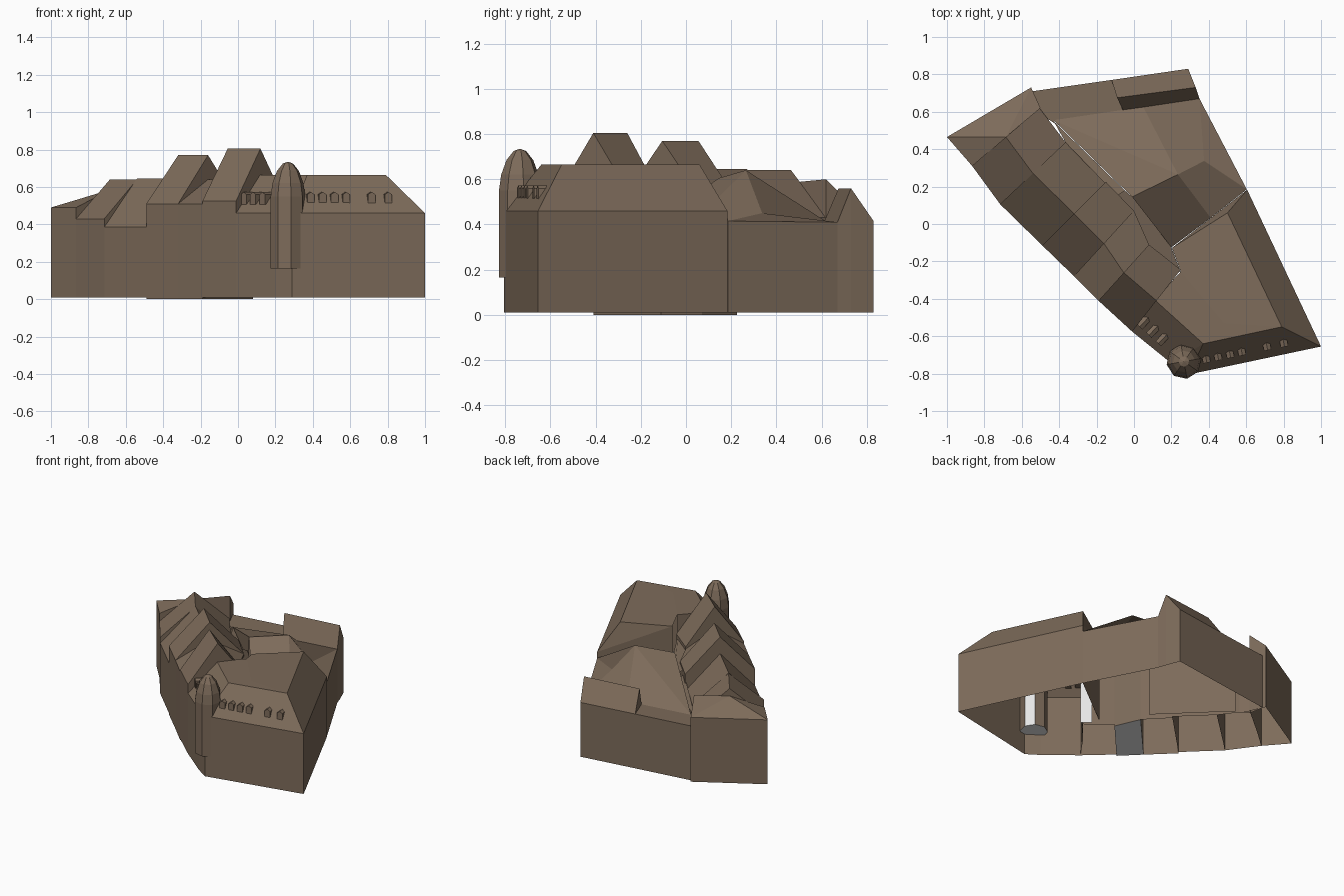
import bpy, bmesh, math
from mathutils import Vector

if "Cube" in bpy.data.objects:
    bpy.data.objects.remove(bpy.data.objects["Cube"])


def material(name, rgb):
    m = bpy.data.materials.new(name)
    m.diffuse_color = (*rgb, 1)
    m.use_nodes = True
    m.node_tree.nodes["Principled BSDF"].inputs["Base Color"].default_value = m.diffuse_color
    return m


STONE = material("brown stone", (0.205, 0.147, 0.102))
PALE = material("pale grey", (0.8, 0.8, 0.8))


def finish(name, bm):
    bmesh.ops.recalc_face_normals(bm, faces=bm.faces[:])
    if sum(f.normal.z * f.calc_area() for f in bm.faces if f.material_index == 0) < 0:
        bmesh.ops.reverse_faces(bm, faces=bm.faces[:])
    me = bpy.data.meshes.new(name)
    bm.to_mesh(me)
    bm.free()
    for m in (STONE, PALE):
        me.materials.append(m)
    ob = bpy.data.objects.new(name, me)
    bpy.context.collection.objects.link(ob)
    return ob


def block(name, faces, base=0.01, floor=False, open_side=()):
    """Roof faces given by corner points; walls drop from the rim, except along the open side."""
    bm = bmesh.new()
    seen = {}
    for face in faces:
        vs = []
        for p in face:
            if p not in seen:
                seen[p] = bm.verts.new(p)
            vs.append(seen[p])
        bm.faces.new(vs)
    skip = {seen[p] for p in open_side}
    rim = [e for e in bm.edges if e.is_boundary and not set(e.verts) <= skip]
    if rim:
        for v in bmesh.ops.extrude_edge_only(bm, edges=rim)["geom"]:
            if isinstance(v, bmesh.types.BMVert):
                v.co.z = base
    if floor:
        edges = [e for e in bm.edges if e.is_boundary]
        for f in bmesh.ops.holes_fill(bm, edges=edges)["faces"]:
            f.material_index = 1
    return finish(name, bm)


# Row of gabled houses: street corners, ridge ends, eave and ridge heights
def house(name, f0, f1, r0, r1, eave, ridge, base, floor=False):
    b0 = (2 * r0[0] - f0[0], 2 * r0[1] - f0[1], eave)
    b1 = (2 * r1[0] - f1[0], 2 * r1[1] - f1[1], eave)
    a, b = (*f0, eave), (*f1, eave)
    c, d = (*r0, ridge), (*r1, ridge)
    block(name, [(a, b, d, c), (c, d, b1, b0)], base, floor)


house("row_house_2", (-.865, .31), (-.715, .105), (-.685, .465), (-.54, .27), .43, .64, .01)
house("row_house_3", (-.715, .105), (-.49, -.115), (-.54, .27), (-.32, .055), .385, .645, .01)
house("row_house_4", (-.49, -.115), (-.32, -.28), (-.32, .055), (-.16, -.105), .51, .77, 0)
house("row_house_5", (-.32, -.28), (-.19, -.41), (-.16, -.105), (-.055, -.26), .51, .64, 0, True)
house("row_house_6", (-.19, -.41), (-.01, -.575), (-.055, -.26), (.12, -.41), .525, .805, .01)

# Hipped end house at the north-west corner
Q, R, S = (-1, .465, .49), (-.865, .31, .49), (-.685, .465, .585)
T, U = (-.5, .62, .6), (-.55, .73, .49)
block("end_house", [(Q, R, S), (Q, S, U), (S, T, U)])

# North wing (flat part and gabled part) joined to the middle building with one high roof point
A, C = (-.43, .555, .41), (.35, .67, .41)
n1, n2, N = (-.12, .77, .415), (-.06, .61, .41), (.29, .83, .415)
k1, k2 = (-.09, .675, .56), (.33, .73, .56)
P, W = (.235, .265, .64), (-.01, .145, .605)
B, D = (.05, .625, .41), (.603, .185, .415)
E, F = (.41, .033, .41), (.2, -.125, .41)
G = (.375, .337, .45)
block("north_wing_and_middle_building",
      [((-.54, .71, .415), n1, n2, A, (-.42, .535, .41), (-.52, .6, .41)),
       (n1, N, k2, k1), (k1, k2, C, B, n2), (n1, k1, n2),
       (A, W, P), (A, P, B, n2), (B, P, G, C), (P, E, D, G), (G, D, C), (W, F, E, P)],
      open_side=(W, F))

# Link roofs between the row and the middle building
link = [(-.095, .15, .5), (-.05, .18, .48), (-.01, .145, .47), (.2, -.125, .41),
        (.25, -.26, .5), (.08, -.12, .5), (-.01, .06, .5)]
block("row_link", [link], open_side=link)
lean = [(-.365, .435, .385), (-.43, .55, .42), (-.05, .18, .42), (-.09, .15, .47)]
block("row_back_lean_to", [lean], open_side=lean)

# Corner building with a flat-topped mansard roof
H, L = .46, .665
a, b, c = (-.01, -.575, H), (.2, -.745, H), (.29, -.805, H)
d, e, f = (1, -.655, H), (.605, .183, H), (.203, -.128, .64)
at, bt, dt = (.11, -.405, L), (.37, -.64, L), (.79, -.55, L)
et, g = (.5, .06, L), (.48, -.53, L)
h = (.25, -.255, L)
block("corner_building", [(a, b, bt, at), (b, c, bt), (c, d, dt, bt), (d, e, et, dt),
                          (e, f, et), (bt, dt, g), (g, dt, et, f, h), (at, bt, g, h)],
      open_side=(f, h))

# Pale inner wall behind the last row house
bm = bmesh.new()
wall = bm.faces.new([bm.verts.new(p) for p in
                     [(.215, -.185, .01), (.275, -.237, .01), (.275, -.237, .4), (.215, -.185, .4)]])
wall.material_index = 1
finish("pale_inner_wall", bm)

# Corner turret with a dome, eight sides; one inner side is pale
bm = bmesh.new()
rings = []
for r, z in [(.094, .165), (.094, .45), (.094, .55), (.084, .62), (.06, .685), (.028, .725)]:
    rings.append([bm.verts.new((.267 + r * math.cos(math.radians(10 + 45 * i)),
                                -.735 + r * math.sin(math.radians(10 + 45 * i)), z)) for i in range(8)])
tip = bm.verts.new((.267, -.735, .735))
for k in range(5):
    for i in range(8):
        j = (i + 1) % 8
        side = bm.faces.new((rings[k][i], rings[k][j], rings[k + 1][j], rings[k + 1][i]))
        side.material_index = 1 if k == 0 and i == 0 else 0
for i in range(8):
    bm.faces.new((rings[-1][i], rings[-1][(i + 1) % 8], tip))
bm.faces.new(rings[0]).material_index = 1
finish("corner_turret", bm)


# Dormers: small pentagon fronts running back into the roof slope
def dormer(name, x, y, direction, depth):
    inward = Vector((*direction, 0)).normalized()
    side = Vector((-inward.y, inward.x, 0))
    bm = bmesh.new()
    ends = []
    for t in (0, depth):
        ends.append([bm.verts.new(Vector((x, y, z)) + side * s + inward * t) for s, z in
                     [(-.02, .507), (.02, .507), (.02, .56), (0, .573), (-.02, .56)]])
    for i in range(5):
        j = (i + 1) % 5
        bm.faces.new((ends[0][i], ends[0][j], ends[1][j], ends[1][i]))
    bm.faces.new(ends[0])
    bm.faces.new(ends[1])
    finish(name, bm)


for i, x in enumerate((.39, .453, .517, .58, .715, .805)):
    dormer(f"south_dormer_{i + 1}", x, -.742 + (x - .39) * .205, (-.2, 1), .055)
for i in range(3):
    dormer(f"west_dormer_{i + 1}", .03 + .05 * i, -.55 - .045 * i, (.68, .73), .07)
